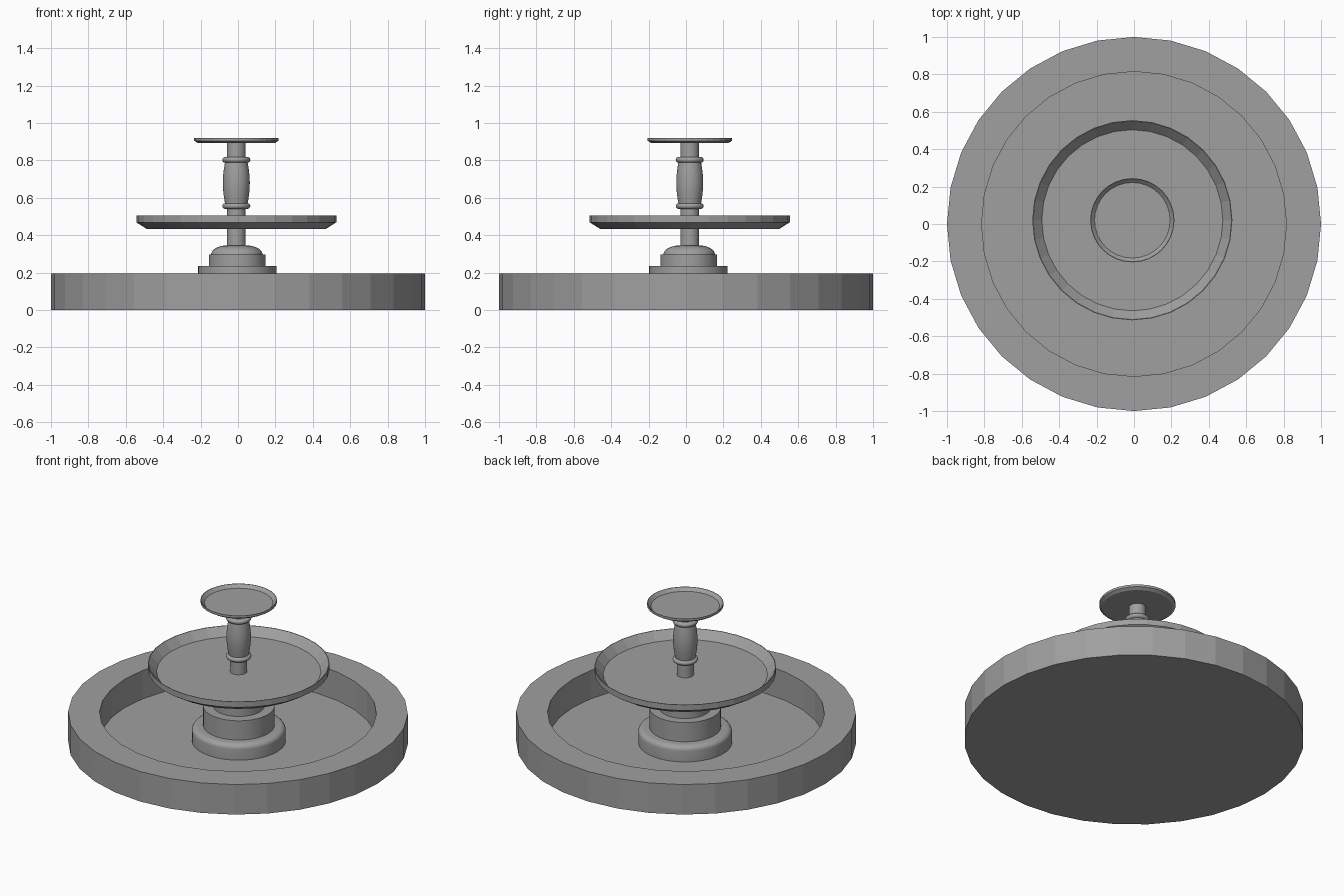
import bpy, bmesh, math

if "Cube" in bpy.data.objects:
    bpy.data.objects.remove(bpy.data.objects["Cube"])

stone = bpy.data.materials.new("grey_stone")
stone.diffuse_color = (0.35, 0.35, 0.35, 1)
stone.use_nodes = True
stone.node_tree.nodes["Principled BSDF"].inputs["Base Color"].default_value = stone.diffuse_color


def lathe(name, profile, centre=(0, 0), sides=32, smooth=False):
    """Revolve (radius, z) points around a vertical axis; radius 0 closes to a point."""
    bm = bmesh.new()
    rings = []
    for r, z in profile:
        if r == 0:
            rings.append([bm.verts.new((0, 0, z))] * sides)
        else:
            rings.append([bm.verts.new((r * math.cos(2 * math.pi * i / sides),
                                        r * math.sin(2 * math.pi * i / sides), z))
                          for i in range(sides)])
    for a, b in zip(rings, rings[1:]):
        for i in range(sides):
            j = (i + 1) % sides
            corners = list(dict.fromkeys((a[i], a[j], b[j], b[i])))
            bm.faces.new(corners)
    bmesh.ops.recalc_face_normals(bm, faces=bm.faces)
    mesh = bpy.data.meshes.new(name)
    bm.to_mesh(mesh)
    bm.free()
    mesh.materials.append(stone)
    ob = bpy.data.objects.new(name, mesh)
    ob.location = (centre[0], centre[1], 0)
    bpy.context.collection.objects.link(ob)
    if smooth:
        bpy.ops.object.select_all(action='DESELECT')
        ob.select_set(True)
        bpy.context.view_layer.objects.active = ob
        bpy.ops.object.shade_smooth_by_angle(angle=math.radians(35))
    return ob


def arc(r, z, rr, rz, start, end, n):
    """Elliptical arc of profile points, angles in degrees."""
    return [(r + rr * math.cos(math.radians(start + (end - start) * i / n)),
             z + rz * math.sin(math.radians(start + (end - start) * i / n)))
            for i in range(n + 1)]


LOW = (-0.003, 0.013)     # axis of the pedestal
HIGH = (-0.009, 0.02)     # axis of the column and bowls

# wide low-poly pool with a flat rim
lathe("basin", [(0, 0), (1, 0), (1, 0.195), (0.815, 0.195), (0.815, 0.01), (0, 0.01)])

# stepped pedestal: rounded foot, drum, collar and dome
lathe("pedestal_foot", [(0, 0.005), (0.276, 0.005)]
      + arc(0.241, 0.08, 0.035, 0.03, 0, 90, 5) + [(0, 0.11)], LOW, 48, True)
lathe("pedestal_drum", [(0, 0.1), (0.21, 0.1), (0.21, 0.235), (0, 0.235)], LOW, 48, True)
lathe("pedestal_collar", [(0, 0.23), (0.152, 0.23), (0.152, 0.298), (0, 0.298)],
      (-0.004, 0.015), 48, True)
lathe("pedestal_dome", [(0, 0.29), (0.138, 0.29)]
      + arc(0.055, 0.295, 0.083, 0.05, 0, 90, 8) + [(0, 0.345)],
      (-0.006, 0.017), 48, True)

# central column
lathe("column", [(0, 0.33), (0.05, 0.33), (0.05, 0.9), (0, 0.9)], HIGH, 32, True)

# baluster swelling between two rings
lathe("baluster", [(0, 0.55)]
      + [(0.059 + 0.013 * math.sin(math.pi * i / 10), 0.56 + 0.024 * i) for i in range(11)]
      + [(0, 0.81)], HIGH, 32, True)
for label, z in (("lower", 0.556), ("upper", 0.803)):
    lathe(label + "_ring", [(0.045, z - 0.015)]
          + arc(0.06, z, 0.015, 0.015, -90, 90, 8) + [(0.045, z + 0.015)], HIGH, 32, True)

# shallow dishes
lathe("middle_bowl", [(0, 0.433), (0.478, 0.433), (0.535, 0.469), (0.535, 0.506),
                      (0.531, 0.506), (0.484, 0.455), (0, 0.455)], HIGH)
lathe("top_bowl", [(0, 0.893), (0.206, 0.893), (0.225, 0.905), (0.225, 0.92),
                   (0.222, 0.92), (0.202, 0.9), (0, 0.9)], HIGH)
